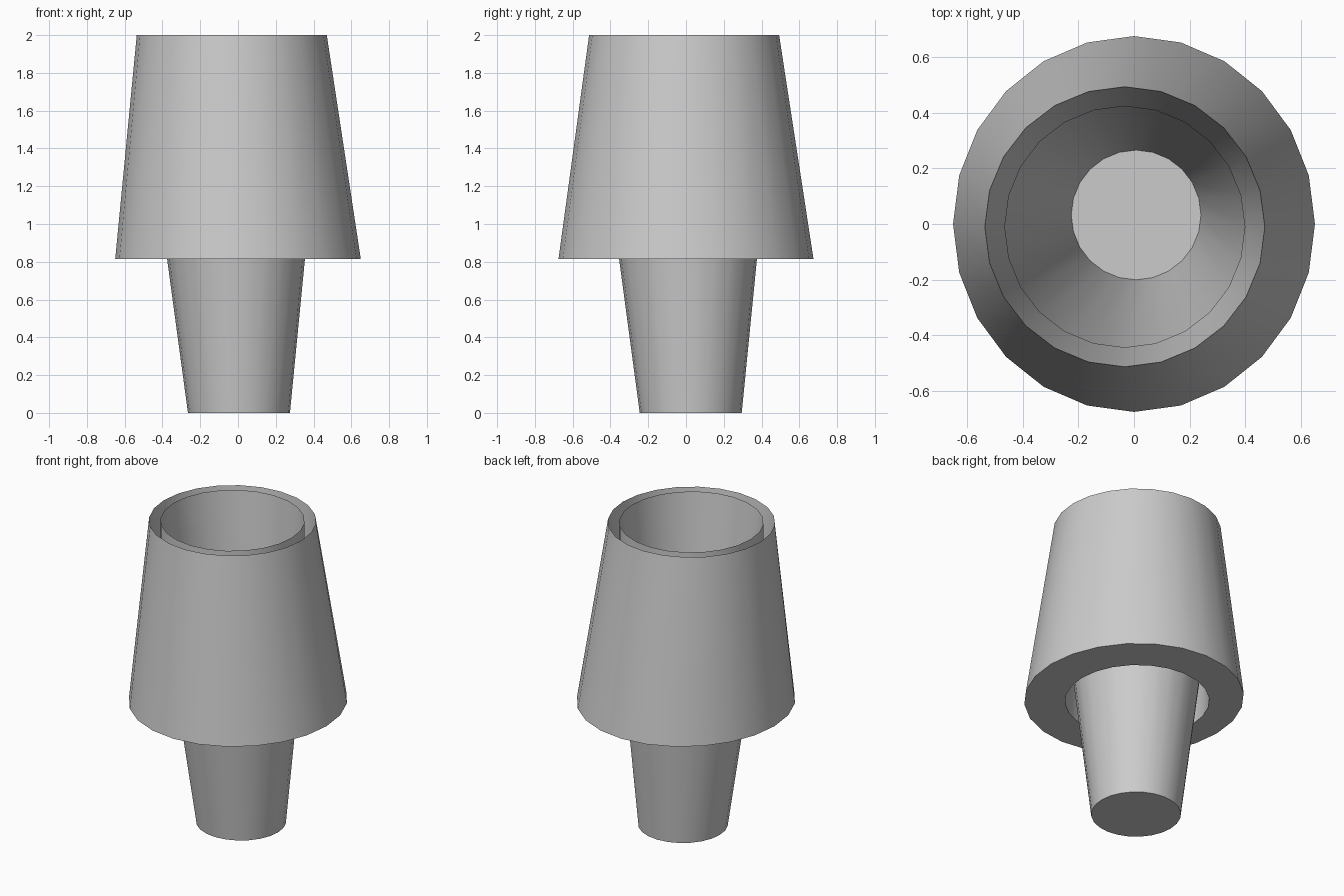
import bpy
import bmesh
from math import sin, cos, tau, radians

SIDES = 24

if "Cube" in bpy.data.objects:
    bpy.data.objects.remove(bpy.data.objects["Cube"], do_unlink=True)

grey = bpy.data.materials.new("plain_grey")
grey.use_nodes = True
tone = (0.6, 0.6, 0.6, 1)
grey.diffuse_color = tone
grey.node_tree.nodes["Principled BSDF"].inputs["Base Color"].default_value = tone


def loft(name, rings, cap=None):
    """Skin rings (x, y, z, radius x, radius y); cap fills that ring."""
    bm = bmesh.new()
    loops = []
    for x, y, z, rx, ry in rings:
        loops.append([bm.verts.new((x + rx * cos(tau * i / SIDES),
                                    y + ry * sin(tau * i / SIDES), z))
                      for i in range(SIDES)])
    for a, b in zip(loops, loops[1:]):
        for i in range(SIDES):
            j = (i + 1) % SIDES
            bm.faces.new((a[i], a[j], b[j], b[i]))
    if cap == "first":
        bm.faces.new(loops[0][::-1])
    elif cap == "last":
        bm.faces.new(loops[-1])
    mesh = bpy.data.meshes.new(name)
    bm.to_mesh(mesh)
    bm.free()
    mesh.materials.append(grey)
    obj = bpy.data.objects.new(name, mesh)
    bpy.context.collection.objects.link(obj)
    bpy.ops.object.select_all(action='DESELECT')
    obj.select_set(True)
    bpy.context.view_layer.objects.active = obj
    bpy.ops.object.shade_smooth_by_angle(angle=radians(40))
    return obj


# Shared rims
base = (0.005, 0.025, 0, 0.27, 0.27)
top_rim = (-0.033, -0.01, 2, 0.503, 0.503)
inner_rim = (-0.033, -0.01, 2, 0.433, 0.435)
sleeve_foot = (-0.033, -0.01, 0.815, 0.433, 0.435)
skirt = (0, 0, 0.815, 0.65, 0.675)
inner_floor = (0.0075, 0.0325, 0.02, 0.233, 0.233)

# Tapered body with a closed base
loft("tapered_body", [base, top_rim], cap="first")
# Flared outer skirt, its underside and the upright sleeve within
loft("outer_skirt", [inner_rim, sleeve_foot, skirt, top_rim])
# Tapered lining with a floor
loft("inner_lining", [inner_rim, inner_floor], cap="last")
